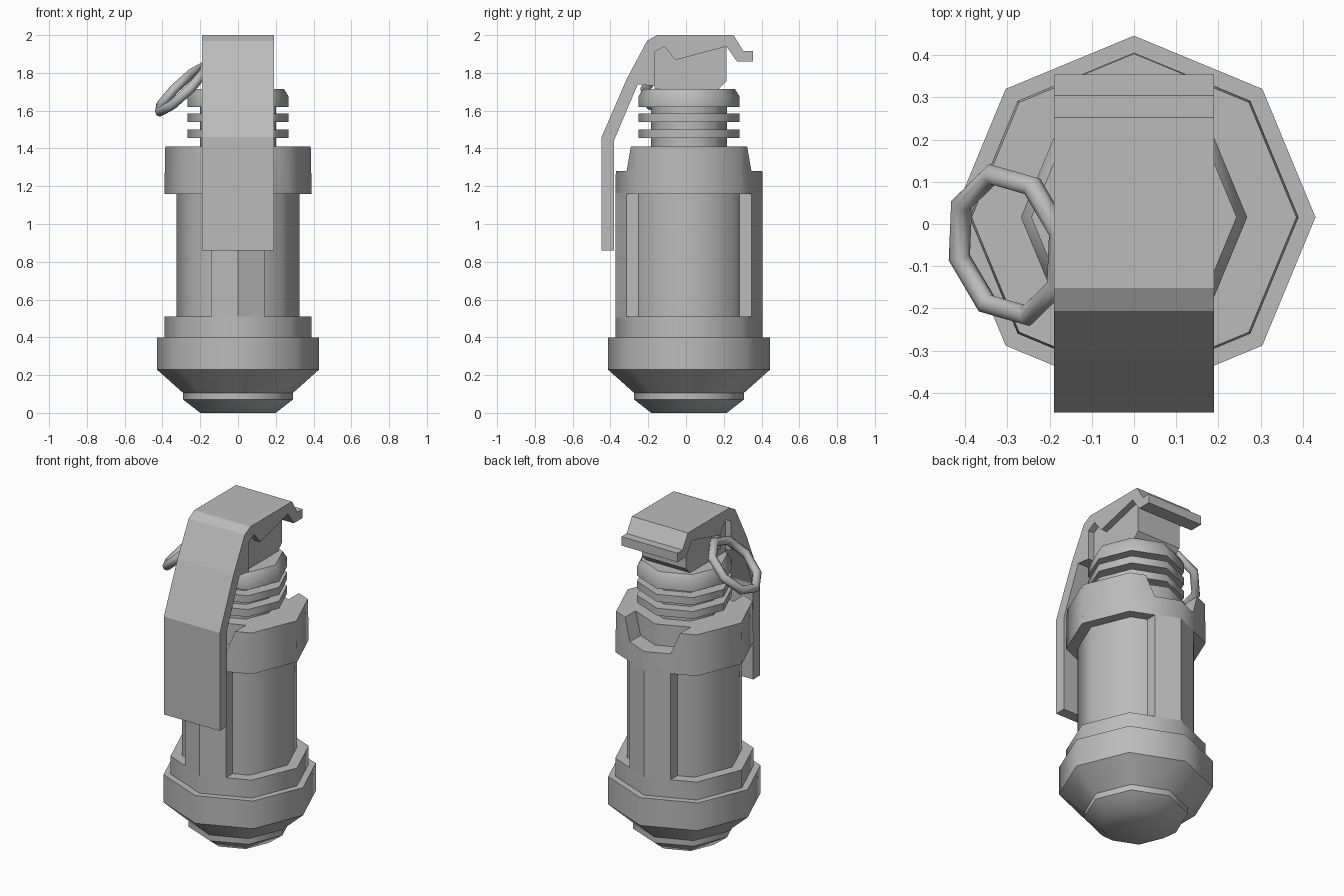
import bpy, bmesh, math
from mathutils import Vector

if "Cube" in bpy.data.objects:
    bpy.data.objects.remove(bpy.data.objects["Cube"])

CY = 0.016   # body axis sits slightly behind the origin
SIDES = 8

grey = bpy.data.materials.new("plain_grey")
grey.diffuse_color = (0.5, 0.5, 0.5, 1)
grey.use_nodes = True
grey.node_tree.nodes["Principled BSDF"].inputs["Base Color"].default_value = grey.diffuse_color


def finish(name, bm, smooth=None):
    bmesh.ops.recalc_face_normals(bm, faces=bm.faces)
    me = bpy.data.meshes.new(name)
    bm.to_mesh(me)
    bm.free()
    me.materials.append(grey)
    ob = bpy.data.objects.new(name, me)
    bpy.context.collection.objects.link(ob)
    if smooth:
        shade(ob, smooth)
    return ob


def shade(ob, angle):
    bpy.ops.object.select_all(action='DESELECT')
    ob.select_set(True)
    bpy.context.view_layer.objects.active = ob
    bpy.ops.object.shade_smooth_by_angle(angle=math.radians(angle))


def lathe(name, profile, ring=False, smooth=45.5):
    """Eight-sided turned part from (radius, z) points; ring closes the profile."""
    bm = bmesh.new()
    loops = []
    for r, z in profile:
        loops.append([bm.verts.new((r * math.cos(a), CY + r * math.sin(a), z))
                      for a in (i * 2 * math.pi / SIDES for i in range(SIDES))])
    pairs = list(zip(loops, loops[1:]))
    if ring:
        pairs.append((loops[-1], loops[0]))
    else:
        bm.faces.new(loops[0])
        bm.faces.new(loops[-1])
    for a, b in pairs:
        for i in range(SIDES):
            j = (i + 1) % SIDES
            bm.faces.new((a[i], a[j], b[j], b[i]))
    return finish(name, bm, smooth)


def prism(name, pts, lo, hi, axis):
    """Extrude a 2D outline along one axis (the outline uses the other two)."""
    def place(p, t):
        v = list(p)
        v.insert(axis, t)
        return v
    bm = bmesh.new()
    a = [bm.verts.new(place(p, lo)) for p in pts]
    b = [bm.verts.new(place(p, hi)) for p in pts]
    bm.faces.new(a)
    bm.faces.new(b)
    for i in range(len(pts)):
        j = (i + 1) % len(pts)
        bm.faces.new((a[i], a[j], b[j], b[i]))
    return finish(name, bm)


# Base foot, flared cup and lower band
lathe("base", [(0.20, 0), (0.29, 0.07), (0.29, 0.105), (0.43, 0.23), (0.43, 0.40),
               (0.39, 0.40), (0.39, 0.51), (0.30, 0.51)])

# Recessed barrel and the plug inside the collar
lathe("barrel", [(0.325, 0.50), (0.325, 1.165)])
lathe("collar_plug", [(0.284, 1.16), (0.284, 1.41)])

# Front and back ribs, flush with the bands
R, W = 0.39, 0.14
k = math.tan(math.pi / 8)
for name, s in (("front_rib", -1), ("back_rib", 1)):
    edge = CY + s * (R - W * k)
    prism(name, [(-W, CY + s * 0.22), (W, CY + s * 0.22), (W, edge),
                 (0, CY + s * R), (-W, edge)], 0.505, 1.165, 2)

# Collar with a trapezoid notch front and back
collar = lathe("collar", [(0.284, 1.16), (0.39, 1.16), (0.385, 1.41), (0.284, 1.41)],
               ring=True, smooth=None)
cutter = prism("notch_cutter", [(-0.138, 1.28), (0.138, 1.28), (0.205, 1.46), (-0.205, 1.46)],
               -0.6, 0.6, 1)
cutter.hide_render = True
mod = collar.modifiers.new("notch", 'BOOLEAN')
mod.operation = 'DIFFERENCE'
mod.solver = 'EXACT'
mod.object = cutter
bpy.context.view_layer.objects.active = collar
bpy.ops.object.modifier_apply(modifier=mod.name)
bpy.data.objects.remove(cutter)
shade(collar, 45.5)

# Finned neck
neck = [(0.20, 1.40)]
for z0, z1 in ((1.455, 1.50), (1.54, 1.585)):
    neck += [(0.20, z0), (0.268, z0), (0.268, z1), (0.20, z1)]
neck += [(0.20, 1.62), (0.268, 1.62), (0.268, 1.675), (0.243, 1.715)]
lathe("neck", neck)

# Fuze head under the lever
prism("fuze_head", [(-0.167, 1.71), (0.17, 1.71), (0.214, 1.755), (0.214, 1.945),
                    (-0.167, 1.945)], -0.15, 0.15, 0)

# Safety lever, side outline in (y, z)
prism("lever", [(-0.447, 0.86), (-0.447, 1.46), (-0.315, 1.765), (-0.206, 1.97),
                (-0.152, 2.0), (0.252, 2.0), (0.304, 1.915), (0.354, 1.915),
                (0.354, 1.86), (0.27, 1.86), (0.214, 1.94), (-0.055, 1.868),
                (-0.115, 1.94), (-0.167, 1.91), (-0.167, 1.73), (-0.255, 1.74),
                (-0.38, 1.445), (-0.38, 0.86)], -0.19, 0.19, 0)

# Pin that holds the pull ring
prism("pin", [(-0.075, 1.78), (-0.035, 1.78), (-0.035, 1.86), (-0.075, 1.86)],
      -0.185, -0.14, 0)

# Pull ring, tilted outward
bpy.ops.mesh.primitive_torus_add(major_segments=8, minor_segments=8,
                                 major_radius=0.172, minor_radius=0.026,
                                 location=(-0.295, -0.05, 1.715))
pull = bpy.context.object
pull.name = "pull_ring"
pull.rotation_mode = 'QUATERNION'
pull.rotation_quaternion = Vector((-0.68, -0.17, 0.71)).to_track_quat('Z', 'Y')
pull.data.materials.append(grey)
shade(pull, 50)
